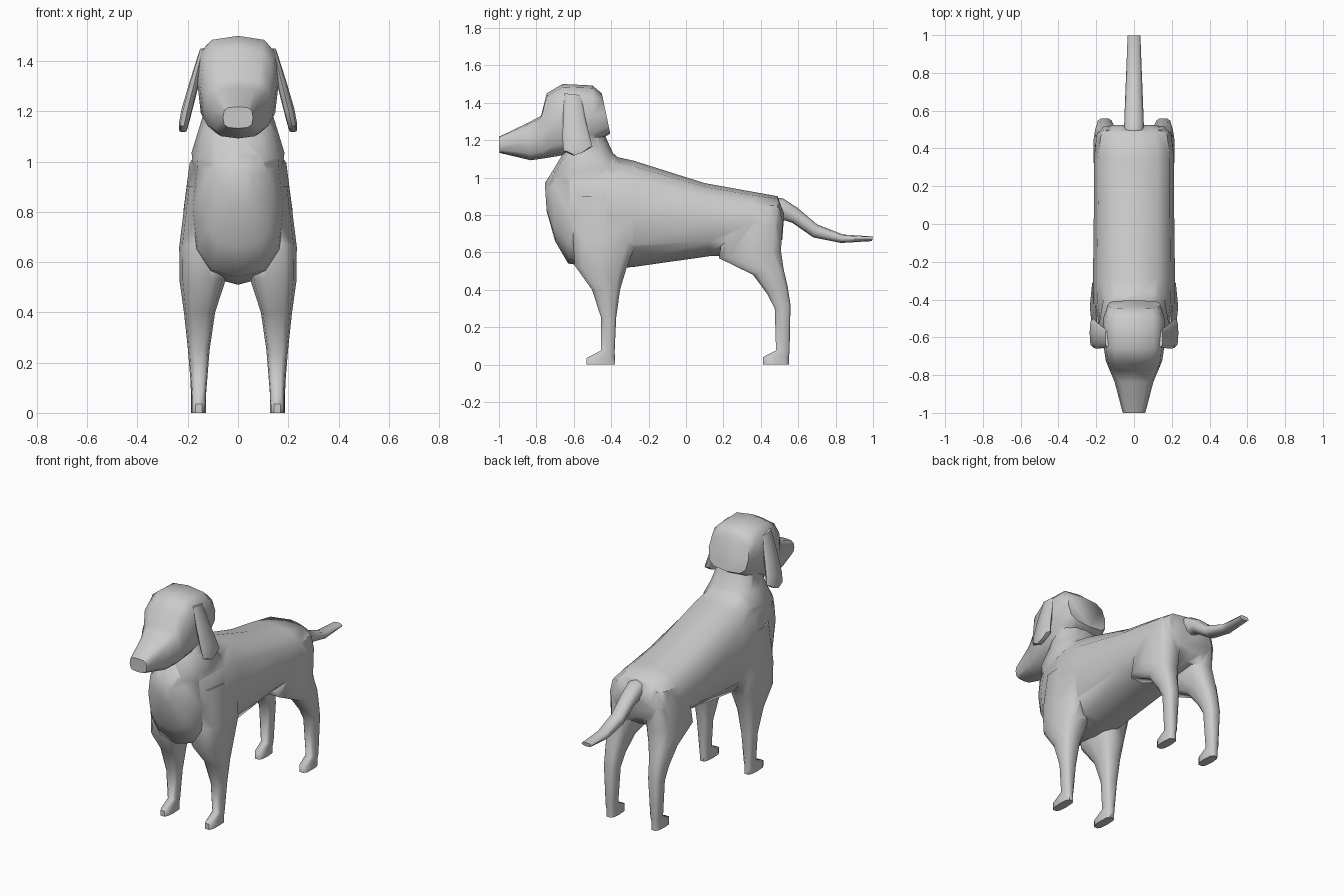
import bpy, bmesh
from math import sin, cos, pi, radians, copysign


def power(v, p):
    return copysign(abs(v) ** p, v) if abs(v) > 1e-6 else 0.0


def loft(name, rings, sides=12, square=2.5, side=1):
    """Ring = (y, z of one edge, y, z of opposite edge, half width, centre x)."""
    bm = bmesh.new()
    loops = []
    for ya, za, yb, zb, hx, cx in rings:
        loop = []
        for i in range(sides):
            a = 2 * pi * i / sides
            u, t = power(cos(a), 2 / square), power(sin(a), 2 / square)
            loop.append(bm.verts.new((side * (cx + hx * u),
                                      (ya + yb) / 2 + t * (ya - yb) / 2,
                                      (za + zb) / 2 + t * (za - zb) / 2)))
        loops.append(loop)
    for a, b in zip(loops, loops[1:]):
        for i in range(sides):
            j = (i + 1) % sides
            bm.faces.new((a[i], a[j], b[j], b[i]))
    bm.faces.new(loops[0])
    bm.faces.new(loops[-1])
    bmesh.ops.recalc_face_normals(bm, faces=bm.faces)
    mesh = bpy.data.meshes.new(name)
    bm.to_mesh(mesh)
    bm.free()
    ob = bpy.data.objects.new(name, mesh)
    bpy.context.collection.objects.link(ob)
    return ob


def activate(ob):
    bpy.ops.object.select_all(action='DESELECT')
    ob.select_set(True)
    bpy.context.view_layer.objects.active = ob


def smooth(ob, angle):
    activate(ob)
    bpy.ops.object.shade_smooth_by_angle(angle=radians(angle))


# Torso: chest to rump, top edge then bottom edge
body = loft("body", [
    (-.755, .97, -.745, .82, .06, 0),
    (-.71, 1.04, -.70, .66, .135, 0),
    (-.62, 1.09, -.63, .54, .18, 0),
    (-.42, 1.12, -.42, .51, .215, 0),
    (-.28, 1.09, -.28, .522, .217, 0),
    (.10, .97, .13, .58, .212, 0),
    (.35, .925, .35, .585, .212, 0),
    (.49, .90, .48, .61, .195, 0),
    (.525, .81, .515, .67, .13, 0)], square=2.6)

# Neck, front edge then back edge
neck = loft("neck", [
    (-.70, .86, -.25, .98, .17, 0),
    (-.735, 1.0, -.32, 1.07, .185, 0),
    (-.665, 1.115, -.39, 1.13, .158, 0),
    (-.62, 1.22, -.44, 1.24, .125, 0)], square=2.4)

# Head with tapered muzzle, nose to nape
head = loft("head", [
    (-1.0, 1.218, -.998, 1.132, .06, 0),
    (-.84, 1.295, -.83, 1.092, .103, 0),
    (-.775, 1.33, -.76, 1.102, .132, 0),
    (-.745, 1.45, -.70, 1.112, .15, 0),
    (-.66, 1.50, -.62, 1.127, .162, 0),
    (-.50, 1.492, -.50, 1.175, .163, 0),
    (-.45, 1.45, -.405, 1.235, .14, 0)], square=3.2)

# Tail, top edge then bottom edge
tail = loft("tail", [
    (.44, .897, .44, .75, .06, 0),
    (.52, .888, .53, .77, .052, 0),
    (.60, .835, .57, .757, .05, 0),
    (.70, .75, .68, .68, .046, 0),
    (.84, .695, .83, .65, .04, 0),
    (.999, .685, .995, .66, .034, 0)], sides=8)

# Legs with paws, front edge then back edge
front_leg = [
    (-.535, 0, -.378, 0, .029, .156),
    (-.535, .035, -.378, .035, .029, .156),
    (-.455, .075, -.38, .075, .029, .156),
    (-.455, .25, -.372, .25, .043, .156),
    (-.505, .40, -.35, .40, .062, .153),
    (-.60, .53, -.315, .51, .09, .142),
    (-.61, .67, -.26, .65, .095, .139),
    (-.60, .90, -.25, .90, .07, .134)]
hind_leg = [
    (.41, 0, .553, 0, .03, .157),
    (.41, .04, .553, .04, .03, .157),
    (.48, .075, .555, .075, .03, .157),
    (.473, .30, .56, .32, .043, .155),
    (.43, .38, .545, .42, .05, .153),
    (.355, .48, .525, .51, .068, .147),
    (.17, .568, .513, .61, .09, .125),
    (.20, .74, .523, .76, .095, .115),
    (.28, .85, .50, .85, .075, .11)]
parts = [neck, head, tail]
for s, word in ((-1, "right"), (1, "left")):
    parts.append(loft("front_leg_" + word, front_leg, 10, 3, s))
    parts.append(loft("hind_leg_" + word, hind_leg, 10, 3, s))

# Fuse everything into one continuous skin
for part in parts:
    mod = body.modifiers.new("fuse", 'BOOLEAN')
    mod.operation = 'UNION'
    mod.solver = 'EXACT'
    mod.object = part
    activate(body)
    bpy.ops.object.modifier_apply(modifier=mod.name)
    bpy.data.objects.remove(part, do_unlink=True)
smooth(body, 60)

# Hanging ears
ear = [
    (-.65, 1.45, -.56, 1.44, .012, .14),
    (-.658, 1.32, -.54, 1.32, .02, .172),
    (-.66, 1.20, -.515, 1.22, .022, .202),
    (-.655, 1.14, -.50, 1.165, .02, .215),
    (-.60, 1.117, -.55, 1.135, .016, .219)]
for s, word in ((-1, "right"), (1, "left")):
    smooth(loft("ear_" + word, ear, 8, 3, s), 50)
